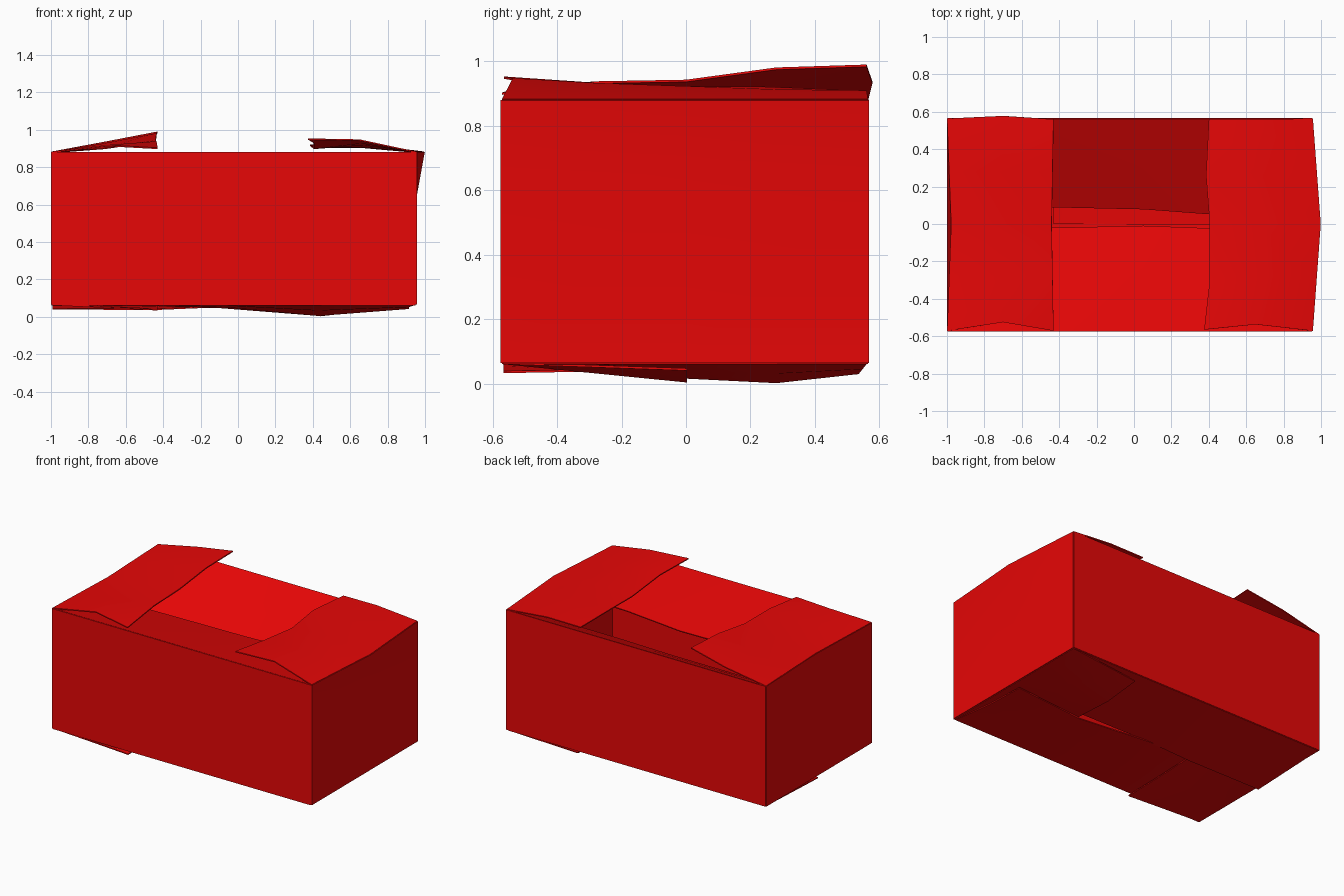
import bpy

if "Cube" in bpy.data.objects:
    bpy.data.objects.remove(bpy.data.objects["Cube"])

RED = bpy.data.materials.new("red_card")
RED.diffuse_color = (0.8, 0.002, 0.002, 1)
RED.use_nodes = True
RED.node_tree.nodes["Principled BSDF"].inputs["Base Color"].default_value = RED.diffuse_color
T = 0.007                                   # card thickness
L, R, F, B = -0.996, 0.953, -0.571, 0.564   # wall planes
Z0, Z1 = 0.065, 0.88                        # bottom and top fold height


def panel(name, rows):
    """Thin card sheet through equal-length rows of points."""
    n = len(rows[0])
    verts = [p for row in rows for p in row]
    faces = [(r * n + i, r * n + i + 1, (r + 1) * n + i + 1, (r + 1) * n + i)
             for r in range(len(rows) - 1) for i in range(n - 1)]
    me = bpy.data.meshes.new(name)
    me.from_pydata(verts, [], faces)
    me.materials.append(RED)
    ob = bpy.data.objects.new(name, me)
    bpy.context.collection.objects.link(ob)
    mod = ob.modifiers.new("card", 'SOLIDIFY')
    mod.thickness, mod.offset = T, 0
    bpy.ops.object.select_all(action='DESELECT')
    ob.select_set(True)
    bpy.context.view_layer.objects.active = ob
    bpy.ops.object.modifier_apply(modifier=mod.name)
    bpy.ops.object.shade_smooth_by_angle()


# Walls: long front and back, short ends with slightly bowed top edges
for name, y in (("front_wall", F), ("back_wall", B)):
    panel(name, [[(L, y, z), (R, y, z)] for z in (Z0, Z1)])
for name, x, bow in (("left_wall", L, 0.022), ("right_wall", R, 0.042)):
    panel(name, [[(x, F, z), (x + b, 0, z), (x, B, z)]
                 for z, b in ((Z0, 0), (0.65, 0), (Z1, bow))])

# Top end flaps, lifted and warped
YS = (F, -0.28, 0, 0.28, B)
panel("left_top_flap", [
    [(L + b, y, Z1) for y, b in zip(YS, (0, 0.011, 0.022, 0.011, 0))],
    [(-0.7, -0.525, 0.915), (-0.71, -0.28, 0.905), (-0.71, 0, 0.9),
     (-0.71, 0.28, 0.925), (-0.7, 0.578, 0.935)],
    [(-0.43, F, 0.9), (-0.435, -0.28, 0.935), (-0.44, 0, 0.94),
     (-0.435, 0.28, 0.978), (-0.43, 0.56, 0.987)]])
panel("right_top_flap", [
    [(R + b, y, Z1) for y, b in zip(YS, (0, 0.021, 0.042, 0.021, 0))],
    [(0.65, -0.537, 0.945), (0.66, -0.28, 0.93), (0.67, 0, 0.92),
     (0.66, 0.28, 0.91), (0.65, 0.56, 0.907)],
    [(0.375, -0.565, 0.95), (0.405, -0.3, 0.932), (0.405, 0, 0.9),
     (0.385, 0.26, 0.918), (0.4, 0.56, 0.905)]])

# Top long flaps, sagging into the box
XS = (L + 0.03, -0.4, 0.05, 0.45, R - 0.02)
for name, y, ends in (
        ("front_top_flap", F, ((-0.025, 0.75), (-0.02, 0.755), (-0.01, 0.755),
                               (-0.025, 0.775), (-0.03, 0.785))),
        ("back_top_flap", B, ((0.105, 0.64), (0.09, 0.63), (0.08, 0.625),
                              (0.05, 0.615), (0.04, 0.61)))):
    panel(name, [[(x, y, Z1 - 0.002) for x in XS],
                 [(x, (y + e[0]) / 2, (Z1 + e[1]) / 2) for x, e in zip(XS, ends)],
                 [(x, *e) for x, e in zip(XS, ends)]])

# Bottom flaps, interlocked so each passes under one neighbour and over the next
YB = (F + 0.005, -0.28, 0, 0.28, B - 0.004)
for name, x, mid, end, back, zs in (
        ("left_bottom_flap", L, -0.7, -0.43, B - 0.01,
         (0.037, 0.042, 0.052, 0.06, 0.066)),
        ("right_bottom_flap", R - 0.003, 0.7, 0.44, 0.535,
         (0.066, 0.055, 0.02, 0.006, 0.034))):
    tip = YB[:4] + (back,)
    panel(name, [[(x, y, Z0) for y in YB],
                 [(mid, (y + t) / 2, (Z0 + z) / 2) for y, t, z in zip(YB, tip, zs)],
                 [(end, y, z) for y, z in zip(tip, zs)]])
XB = (L + 0.005, -0.43, -0.1, 0.43, R - 0.04)
for name, y, end, zs in (
        ("front_bottom_flap", F, 0.003, (0.062, 0.06, 0.05, 0.008, 0.045)),
        ("back_bottom_flap", B, -0.003, (0.042, 0.04, 0.054, 0.05, 0.062))):
    panel(name, [[(x, y, Z0) for x in XB[:-1] + (R - 0.01,)],
                 [(x, (y + end) / 2, (Z0 + z) / 2) for x, z in zip(XB, zs)],
                 [(x, end, z) for x, z in zip(XB, zs)]])
